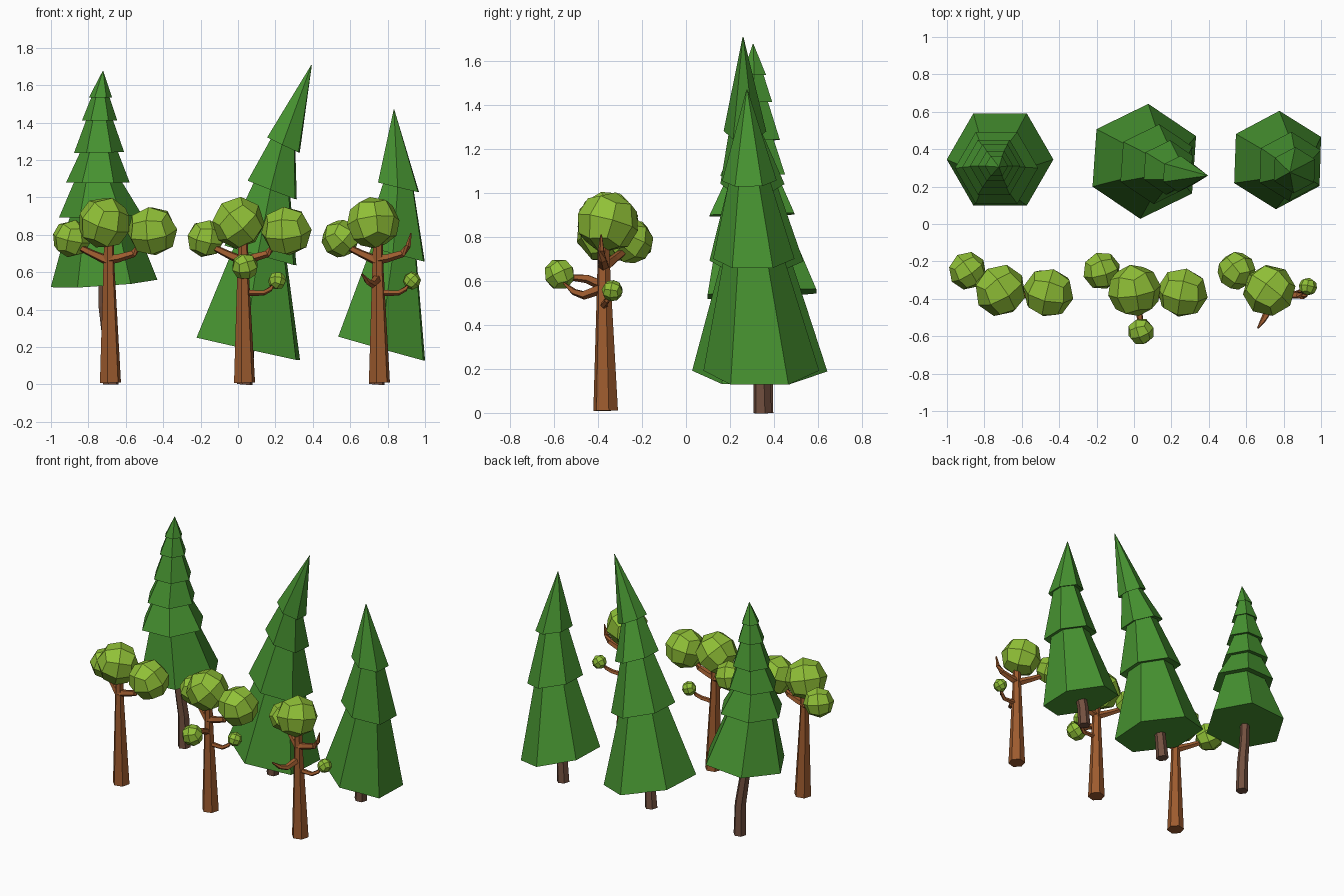
import bpy, bmesh, math, random
from mathutils import Vector, Euler

if "Cube" in bpy.data.objects:
    bpy.data.objects.remove(bpy.data.objects["Cube"])

random.seed(4)


def material(name, rgb):
    m = bpy.data.materials.new(name)
    m.diffuse_color = (*rgb, 1)
    m.use_nodes = True
    m.node_tree.nodes["Principled BSDF"].inputs["Base Color"].default_value = m.diffuse_color
    return m


PINE = material("pine_green", (0.062, 0.29, 0.03))
PINE_BARK = material("grey_brown_bark", (0.17, 0.08, 0.05))
LEAF = material("leaf_green", (0.28, 0.53, 0.038))
BARK = material("orange_brown_bark", (0.34, 0.105, 0.028))


def finish(bm, name, mat):
    bmesh.ops.recalc_face_normals(bm, faces=bm.faces)
    me = bpy.data.meshes.new(name)
    bm.to_mesh(me)
    bm.free()
    me.materials.append(mat)
    ob = bpy.data.objects.new(name, me)
    bpy.context.collection.objects.link(ob)
    return ob


def loft(name, rings, mat):
    """Skin a list of equal-length point rings and cap both ends."""
    bm = bmesh.new()
    vs = [[bm.verts.new(p) for p in ring] for ring in rings]
    n = len(vs[0])
    for a, b in zip(vs, vs[1:]):
        for i in range(n):
            j = (i + 1) % n
            bm.faces.new((a[i], a[j], b[j], b[i]))
    bm.faces.new(vs[0][::-1])
    bm.faces.new(vs[-1])
    return finish(bm, name, mat)


def tube(name, pts, radii, mat, sides=6):
    """Tapered faceted tube along a path."""
    pts = [Vector(p) for p in pts]
    rings = []
    for i, (p, r) in enumerate(zip(pts, radii)):
        d = (pts[min(i + 1, len(pts) - 1)] - pts[max(i - 1, 0)]).normalized()
        ref = Vector((0, 1, 0)) if abs(d.z) > 0.7 else Vector((0, 0, 1))
        u = d.cross(ref).normalized()
        v = d.cross(u)
        rings.append([p + r * (math.cos(t) * u + math.sin(t) * v)
                      for t in (2 * math.pi * k / sides + 0.25 for k in range(sides))])
    return loft(name, rings, mat)


def hexagon(c, r, slope, turn):
    """Six-sided ring, sheared so that it tilts with the lean of the tree."""
    out = []
    for k in range(6):
        t = turn + k * math.pi / 3
        dx, dy = r * math.cos(t), r * math.sin(t)
        out.append((c[0] + dx, c[1] + dy, c[2] + slope[0] * dx + slope[1] * dy))
    return out


def pine(name, tiers, apex, turn, trunk):
    """tiers: (x, y, z, radius, slope_x, slope_y) from the bottom up."""
    rings = []
    for i, (x, y, z, r, sx, sy) in enumerate(tiers):
        rings.append(hexagon((x, y, z), r, (sx, sy), turn))
        if i + 1 < len(tiers):
            nx, ny, nz, nr, nsx, nsy = tiers[i + 1]
            rings.append(hexagon((nx, ny, nz + 0.01), nr * 0.73, (nsx, nsy), turn))
    rings.append(hexagon(apex, 0.002, (0, 0), turn))
    loft(name + "_needles", rings, PINE)
    radii = [0.043 - 0.004 * i for i in range(len(trunk))]
    tube(name + "_trunk", trunk, radii, PINE_BARK)


# Tall six-tier pine on a bent trunk
pine("left_pine",
     [(-.716, .345, .54, .285, .07, .05), (-.735, .30, .90, .222, .03, .02),
      (-.749, .303, 1.08, .17, 0, .02), (-.743, .31, 1.24, .134, .02, 0),
      (-.74, .31, 1.412, .094, 0, 0), (-.735, .31, 1.535, .062, 0, 0)],
     (-.722, .305, 1.675), 0,
     [(-.68, .355, 0), (-.685, .355, .22), (-.712, .345, .42), (-.716, .345, .6)])

# Leaning four-tier pine
pine("middle_pine",
     [(.055, .335, .19, .308, -.223, .01), (.12, .32, .69, .214, -.28, .01),
      (.183, .302, 1.04, .146, -.39, .02), (.243, .268, 1.28, .097, -.48, .02)],
     (.393, .259, 1.708), math.radians(86),
     [(.035, .348, 0), (.045, .345, .12), (.065, .335, .35)])

# Shorter three-tier pine
pine("right_pine",
     [(.768, .342, .192, .263, -.28, .01), (.835, .308, .70, .185, -.26, .01),
      (.858, .288, 1.055, .124, -.24, .02)],
     (.834, .277, 1.47), math.radians(88),
     [(.742, .348, 0), (.752, .345, .14), (.79, .33, .35)])


def leaf_ball(name, c, r):
    """Faceted ball: a cube divided once, pushed out to a sphere."""
    bm = bmesh.new()
    bmesh.ops.create_cube(bm, size=2)
    bmesh.ops.subdivide_edges(bm, edges=bm.edges[:], cuts=1, use_grid_fill=True)
    rot = Euler([random.uniform(0, 1.5) for _ in range(3)]).to_matrix()
    for v in bm.verts:
        v.co = Vector(c) + rot @ v.co.normalized() * r * 1.04
    finish(bm, name, LEAF)


def leafy_tree(name, dx, right_ball, low_branches, front_branch=None, front_ball=False):
    def at(pts):
        return [(x + dx, y, z) for x, y, z in pts]

    # trunk and the two upper branches
    tube(name + "_trunk", at([(-.682, -.365, .01), (-.69, -.373, .6), (-.69, -.375, .82)]),
         [.058, .032, .025], BARK)
    tube(name + "_left_branch", at([(-.69, -.375, .66), (-.78, -.325, .70),
                                    (-.85, -.28, .735), (-.88, -.255, .78)]),
         [.028, .021, .018, .012], BARK, 5)
    tube(name + "_right_branch", at([(-.69, -.375, .67), (-.645, -.375, .675), (-.56, -.38, .70),
                                     (-.528, -.385, .74), (-.513, -.385, .81)]),
         [.028, .024, .02, .015, .004], BARK, 5)
    # main crown
    leaf_ball(name + "_top_leaves", at([(-.715, -.355, .865)])[0], .137)
    leaf_ball(name + "_left_leaves", at([(-.89, -.25, .78)])[0], .099)
    if right_ball:
        leaf_ball(name + "_right_leaves", at([(-.458, -.367, .82)])[0], .132)
    # lower twigs
    if low_branches:
        tube(name + "_low_branch", at([(-.685, -.37, .49), (-.58, -.375, .49), (-.545, -.36, .51),
                                       (-.51, -.34, .555)]),
             [.018, .015, .014, .008], BARK, 5)
        leaf_ball(name + "_low_leaves", at([(-.508, -.335, .555)])[0], .047)
    if front_branch:
        tube(name + "_front_branch", at(front_branch), [.025, .021, .016, .005], BARK, 5)
    if front_ball:
        leaf_ball(name + "_front_leaves", at([(-.68, -.575, .63)])[0], .07)


leafy_tree("left_tree", 0, True, False)
leafy_tree("middle_tree", .717, True, True,
           [(-.69, -.37, .575), (-.69, -.45, .61), (-.685, -.51, .615), (-.68, -.57, .63)], True)
leafy_tree("right_tree", 1.438, False, True,
           [(-.69, -.37, .57), (-.72, -.465, .535), (-.745, -.51, .55), (-.775, -.555, .59)])
